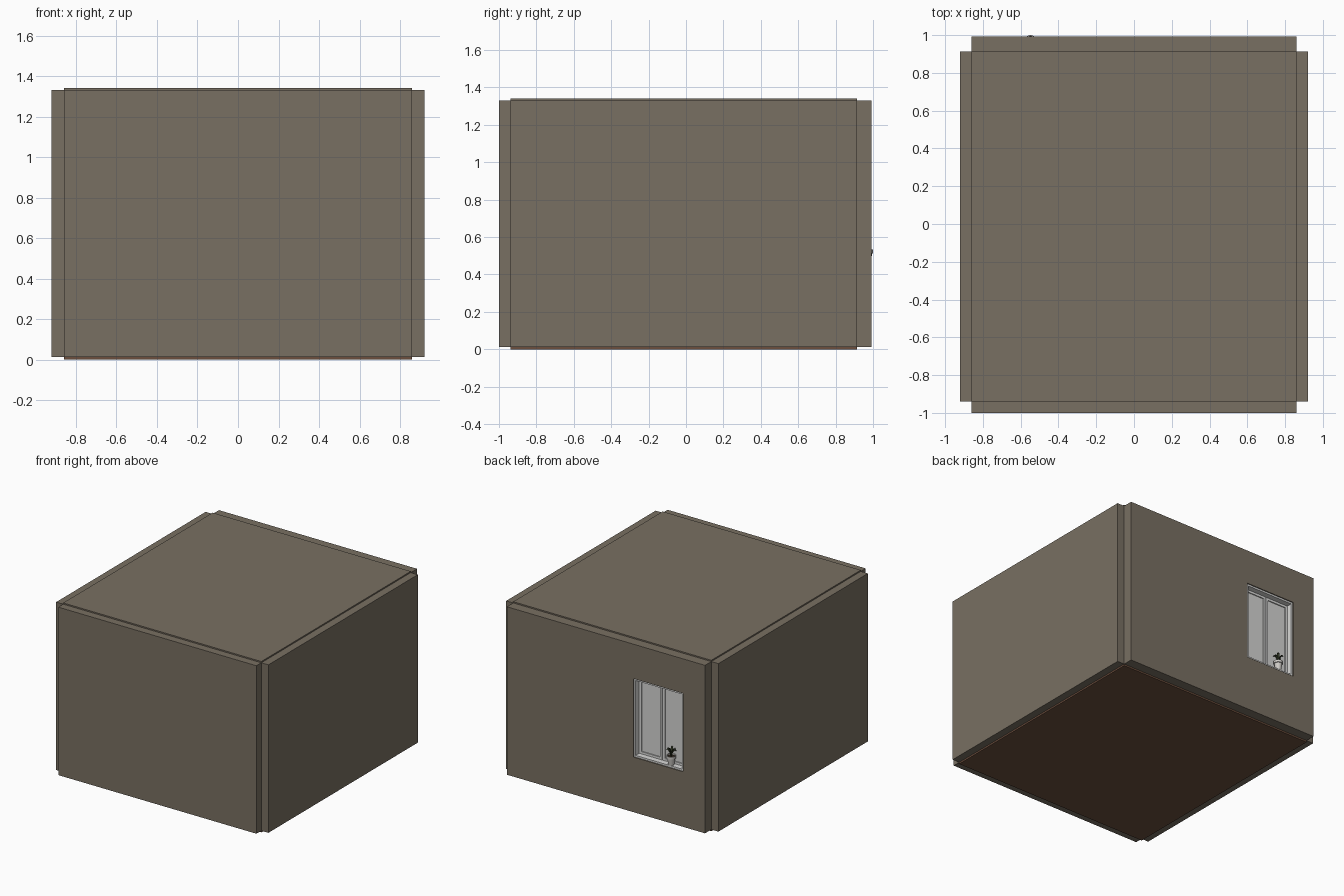
import bpy, bmesh, math
from mathutils import Vector

if "Cube" in bpy.data.objects:
    bpy.data.objects.remove(bpy.data.objects["Cube"])


def material(name, rgb):
    m = bpy.data.materials.new(name)
    m.diffuse_color = (*rgb, 1)
    m.use_nodes = True
    m.node_tree.nodes["Principled BSDF"].inputs["Base Color"].default_value = m.diffuse_color
    return m


WALL = material("taupe wall", (0.19, 0.16, 0.122))
FLOOR = material("brown floor", (0.15, 0.078, 0.047))
FRAME = material("white frame", (0.70, 0.70, 0.69))
PANE = material("pale pane", (0.66, 0.66, 0.65))
POT = material("pale pot", (0.62, 0.60, 0.57))
SOIL = material("dark soil", (0.03, 0.02, 0.012))
LEAF = material("dark leaf", (0.035, 0.045, 0.02))


def finish(name, bm, mat):
    bmesh.ops.recalc_face_normals(bm, faces=bm.faces)
    me = bpy.data.meshes.new(name)
    bm.to_mesh(me)
    bm.free()
    if mat:
        me.materials.append(mat)
    ob = bpy.data.objects.new(name, me)
    bpy.context.collection.objects.link(ob)
    return ob


def add_box(bm, x, y, z):
    r = bmesh.ops.create_cube(bm, size=1)
    for v in r["verts"]:
        v.co = [lo + (c + 0.5) * (hi - lo) for c, (lo, hi) in zip(v.co, (x, y, z))]


def box(name, x, y, z, mat):
    bm = bmesh.new()
    add_box(bm, x, y, z)
    return finish(name, bm, mat)


def ring(name, x, y, z, w, mat):
    """Rectangular frame of bar width w, made as a solid ring."""
    bm = bmesh.new()
    loops = []
    for yy in y:
        for d in (0, w):
            loops.append([bm.verts.new((px, yy, pz)) for px, pz in (
                (x[0] + d, z[0] + d), (x[1] - d, z[0] + d),
                (x[1] - d, z[1] - d), (x[0] + d, z[1] - d))])
    for a, b in ((0, 1), (1, 3), (3, 2), (2, 0)):
        for i in range(4):
            j = (i + 1) % 4
            bm.faces.new((loops[a][i], loops[a][j], loops[b][j], loops[b][i]))
    return finish(name, bm, mat)


def lathe(name, profile, centre, mat, n=20):
    bm = bmesh.new()
    rings = [[bm.verts.new((centre[0] + r * math.cos(math.tau * i / n),
                            centre[1] + r * math.sin(math.tau * i / n), z))
              for i in range(n)] for r, z in profile]
    for a, b in zip(rings, rings[1:]):
        for i in range(n):
            bm.faces.new((a[i], a[(i + 1) % n], b[(i + 1) % n], b[i]))
    bm.faces.new(rings[0])
    bm.faces.new(rings[-1])
    ob = finish(name, bm, mat)
    bpy.ops.object.select_all(action='DESELECT')
    ob.select_set(True)
    bpy.context.view_layer.objects.active = ob
    bpy.ops.object.shade_smooth_by_angle(angle=math.radians(35))
    return ob


# Room shell: slabs and walls meet at their inner edges, leaving open corners
X, Y0, Y1, ZB, ZT = 0.86, -0.939, 0.914, 0.013, 1.331
box("floor", (-X, X), (Y0, Y1), (0, 0.06), FLOOR)
box("ceiling", (-X, X), (Y0, Y1), (1.281, 1.341), WALL)
box("front_wall", (-X, X), (-1, Y0), (ZB, ZT), WALL)
box("left_wall", (-0.921, -X), (Y0, Y1), (ZB, ZT), WALL)
box("right_wall", (X, 0.921), (Y0, Y1), (ZB, ZT), WALL)
back = box("back_wall", (-X, X), (Y1, 0.992), (ZB, ZT), WALL)

# Window opening cut through the back wall
WX, WZ = (-0.67, -0.238), (0.445, 1.06)
cutter = box("window_cutter", WX, (0.8, 1.1), WZ, None)
cutter.hide_render = True
mod = back.modifiers.new("opening", 'BOOLEAN')
mod.operation, mod.object, mod.solver = 'DIFFERENCE', cutter, 'EXACT'
bpy.context.view_layer.objects.active = back
bpy.ops.object.modifier_apply(modifier=mod.name)
bpy.data.objects.remove(cutter)

# Window lining with two framed panes
T = 0.014
ring("window_lining", WX, (0.91, 0.984), WZ, T, FRAME)
mid = sum(WX) / 2
z = (WZ[0] + T, WZ[1] - T)
for side, x in (("left", (WX[0] + T, mid - 0.002)), ("right", (mid + 0.002, WX[1] - T))):
    ring(side + "_sash", x, (0.918, 0.94), z, 0.018, FRAME)
    box(side + "_pane", (x[0] + 0.018, x[1] - 0.018), (0.925, 0.932),
        (z[0] + 0.018, z[1] - 0.018), PANE)
box("mullion", (mid - 0.002, mid + 0.002), (0.918, 0.936), z, FRAME)

# Flower pot on the sill
C = (-0.548, 0.966)
S = WZ[0] + T
lathe("flower_pot", [(0.021, S), (0.029, S + 0.052), (0.034, S + 0.054), (0.034, S + 0.074),
                     (0.029, S + 0.074), (0.027, S + 0.062)], C, POT)
lathe("pot_soil", [(0.028, S + 0.06), (0.028, S + 0.066)], C, SOIL)

# Leaves: arching blades that widen in the middle
bm = bmesh.new()
for i in range(7):
    a = math.tau * i / 7 + 0.3
    out = Vector((math.cos(a), 0.55 * math.sin(a), 0))
    across = Vector((-math.sin(a), math.cos(a), 0))
    height = 0.075 if i % 2 else 0.055
    prev = None
    for k in range(6):
        t = k / 5
        p = Vector((*C, S + 0.062)) + out * 0.046 * t ** 1.3
        p.z += height * math.sin(t * 2.1)
        w = 0.002 + 0.007 * math.sin(math.pi * t)
        pair = [bm.verts.new(p - across * w), bm.verts.new(p + across * w)]
        if prev:
            bm.faces.new((prev[0], prev[1], pair[1], pair[0]))
        prev = pair
leaves = finish("plant_leaves", bm, LEAF)
for v in leaves.data.vertices:
    v.co.y = min(v.co.y, 0.999)
leaves.modifiers.new("thickness", 'SOLIDIFY').thickness = 0.001
